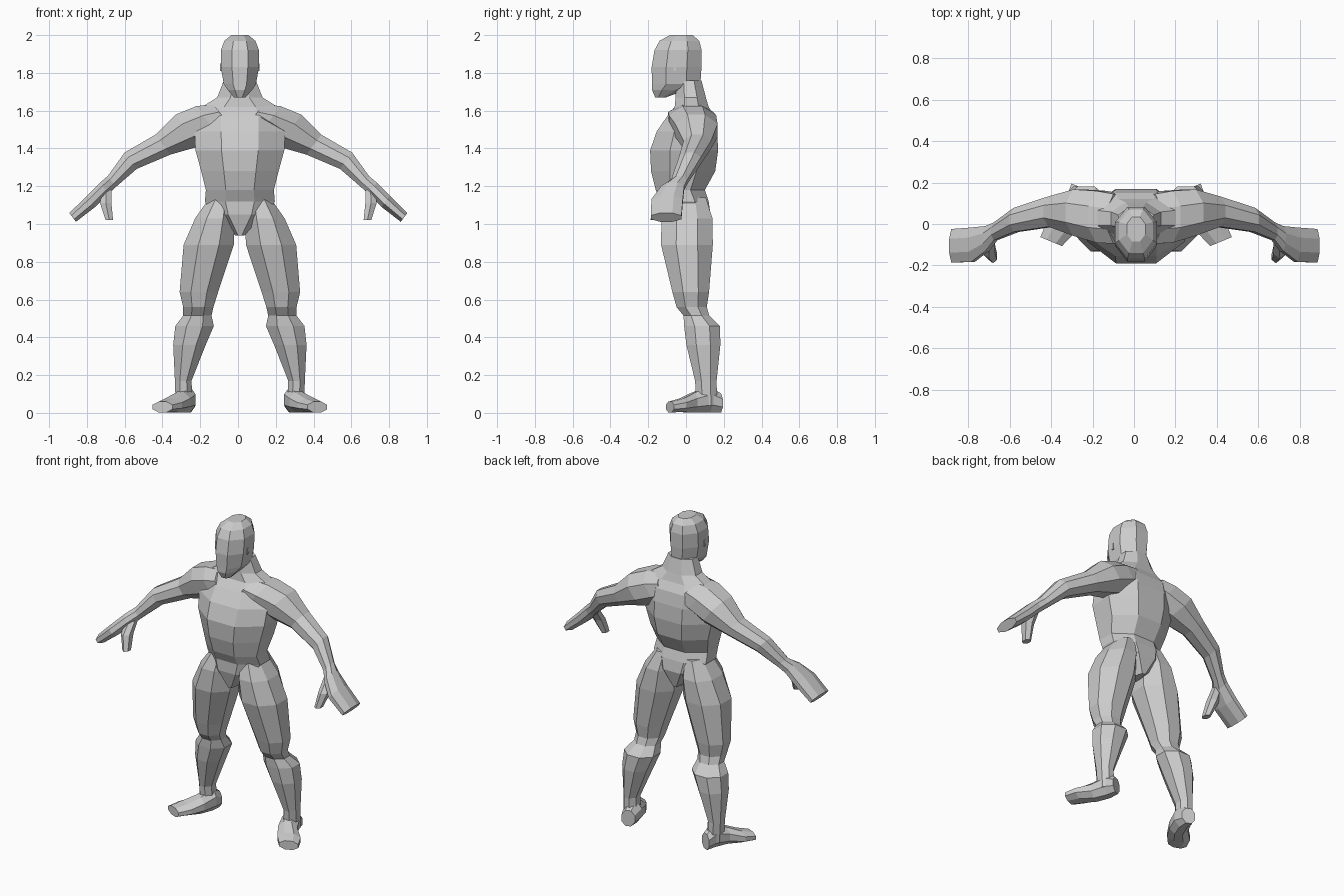
import bpy, bmesh
from math import cos, sin, pi
from mathutils import Vector

X, Y, Z = Vector((1, 0, 0)), Vector((0, 1, 0)), Vector((0, 0, 1))
SHIFT = 0.01


def loft(name, rows, u=X, v=Y, side=1, n=8, dx=SHIFT):
    """Flat-faced tube: each row is centre x, y, z, half-size along u, half-size along v."""
    bm = bmesh.new()
    rings = []
    for cx, cy, cz, a, b in rows:
        ring = []
        for i in range(n):
            t = 2 * pi * (i + 0.5) / n
            k = 1 / cos(pi / n)
            p = Vector((cx, cy, cz)) + u * (a * k * cos(t)) + v * (b * k * sin(t))
            ring.append(bm.verts.new((p.x * side + dx, p.y, p.z)))
        rings.append(ring)
    for r, s in zip(rings, rings[1:]):
        for i in range(n):
            j = (i + 1) % n
            bm.faces.new((r[i], r[j], s[j], s[i]))
    bm.faces.new(rings[0])
    bm.faces.new(rings[-1])
    bmesh.ops.recalc_face_normals(bm, faces=bm.faces)
    me = bpy.data.meshes.new(name)
    bm.to_mesh(me)
    bm.free()
    ob = bpy.data.objects.new(name, me)
    bpy.context.collection.objects.link(ob)
    return ob


def weld(target, part):
    """Merge a part into the body skin."""
    m = target.modifiers.new("union", 'BOOLEAN')
    m.operation, m.solver, m.object = 'UNION', 'EXACT', part
    bpy.context.view_layer.objects.active = target
    bpy.ops.object.modifier_apply(modifier=m.name)
    bpy.data.objects.remove(part)


# torso, pelvis wedge up to the neck
body = loft("body", [
    (0, 0.00, 0.94, .025, .10), (0, 0.00, 1.05, .15, .13),
    (0, -.005, 1.12, .185, .125), (0, -.03, 1.18, .18, .13),
    (0, -.015, 1.28, .205, .17), (0, -.01, 1.39, .235, .18),
    (0, 0.005, 1.49, .24, .16), (0, 0.025, 1.57, .24, .125),
    (0, .03, 1.62, .20, .09), (0, 0.025, 1.67, .12, .08),
    (0, 0.015, 1.76, .085, .067)])

# head, chin to crown
weld(body, loft("head", [
    (0, -.135, 1.67, .03, .028), (0, -.09, 1.71, .065, .09),
    (0, -.052, 1.74, .085, .128), (0, -.05, 1.83, .101, .132),
    (0, -.042, 1.92, .101, .125), (0, -.035, 1.97, .082, .105),
    (0, -.025, 2.0, .045, .06)]))

arm_up = Vector((.6, 0, .8))
foot_across = Vector((.92, .38, 0))
for s in (1, -1):
    # leg from hip to ankle
    weld(body, loft("leg", [
        (.10, .005, 1.14, .06, .10), (.132, .005, 1.03, .105, .135),
        (.165, .005, .89, .133, .137), (.217, .025, .64, .102, .097),
        (.22, .03, .56, .08, .08), (.225, .055, .515, .075, .068),
        (.24, .085, .46, .102, .095), (.267, .092, .36, .086, .09),
        (.30, .105, .17, .044, .057), (.295, .11, .04, .045, .055)], side=s))
    # foot turned outward, heel to toe
    weld(body, loft("foot", [
        (.275, .18, .052, .04, .05), (.283, .12, .07, .053, .068),
        (.315, .04, .055, .057, .053), (.37, -.025, .04, .07, .036),
        (.41, -.085, .031, .057, .028)], foot_across, Z, s))
    # arm and flat mitten hand
    weld(body, loft("arm", [
        (.08, .025, 1.565, .12, .085), (.16, .035, 1.54, .125, .105),
        (.27, .055, 1.495, .112, .105),
        (.40, .06, 1.42, .073, .066), (.57, .02, 1.335, .058, .054),
        (.67, -.035, 1.225, .043, .036), (.71, -.07, 1.19, .06, .037),
        (.78, -.10, 1.12, .083, .037), (.877, -.105, 1.035, .081, .029)],
        Y, arm_up, s, dx=0.002))
    # thumb
    weld(body, loft("thumb", [
        (.70, -.075, 1.18, .028, .03), (.702, -.125, 1.11, .03, .036),
        (.683, -.158, 1.02, .02, .027)], side=s, n=6, dx=0.002))
    # small ear ridge
    loft("ear", [(.098, -.06, 1.81, .006, .006), (.098, -.06, 1.85, .006, .006)],
         side=s, n=4)
